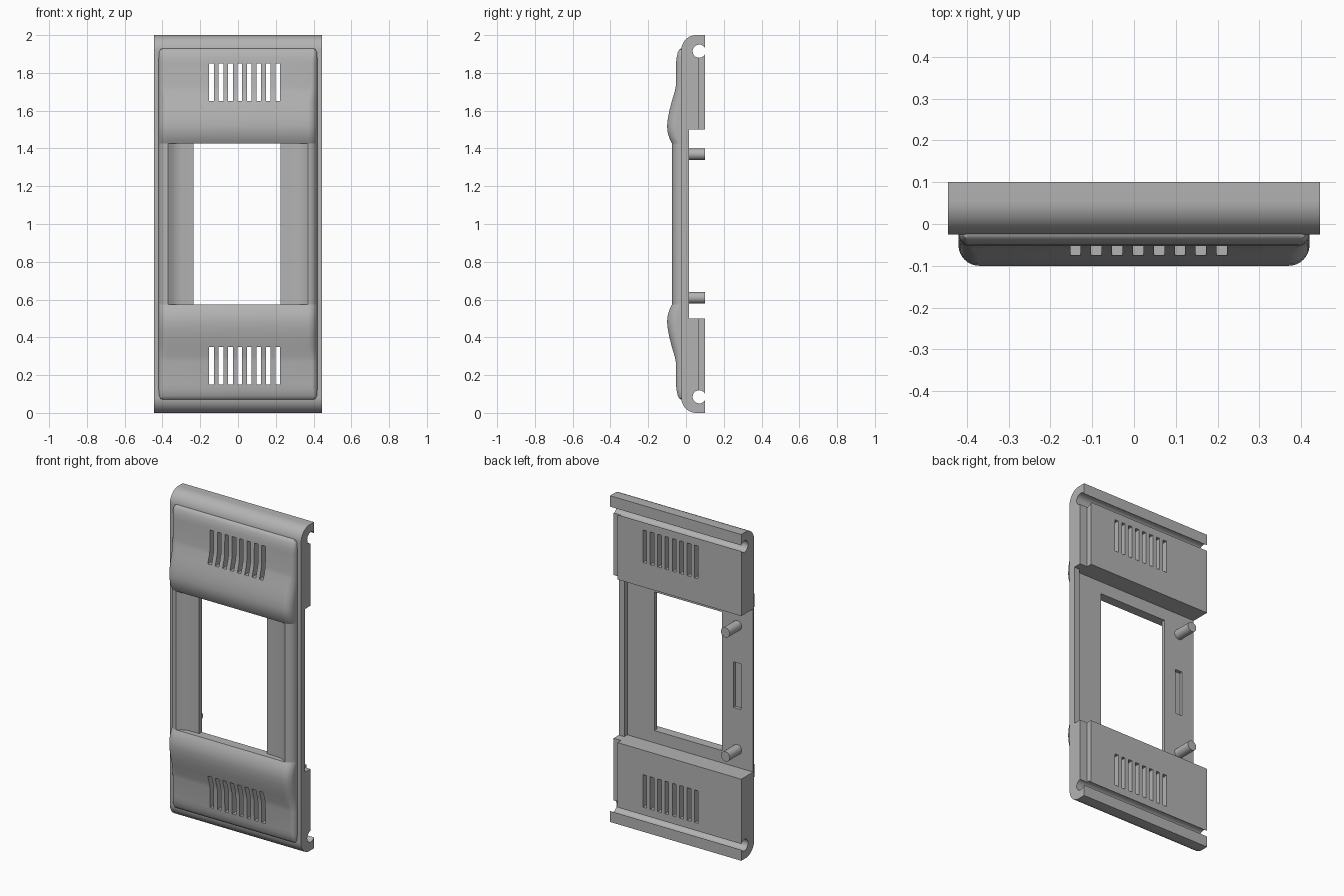
import bpy, bmesh, math

if "Cube" in bpy.data.objects:
    bpy.data.objects.remove(bpy.data.objects["Cube"])

grey = bpy.data.materials.new("plastic_grey")
grey.diffuse_color = (0.45, 0.45, 0.45, 1)
grey.use_nodes = True
grey.node_tree.nodes["Principled BSDF"].inputs["Base Color"].default_value = grey.diffuse_color


def loft(name, rings):
    """Solid through a list of closed rings with equal point counts."""
    bm = bmesh.new()
    rows = [[bm.verts.new(p) for p in ring] for ring in rings]
    n = len(rows[0])
    for a, b in zip(rows, rows[1:]):
        for i in range(n):
            j = (i + 1) % n
            bm.faces.new((a[i], a[j], b[j], b[i]))
    bm.faces.new(rows[0])
    bm.faces.new(rows[-1][::-1])
    bmesh.ops.recalc_face_normals(bm, faces=bm.faces)
    me = bpy.data.meshes.new(name)
    bm.to_mesh(me)
    bm.free()
    ob = bpy.data.objects.new(name, me)
    bpy.context.collection.objects.link(ob)
    me.materials.append(grey)
    return ob


def box(name, x0, x1, y0, y1, z0, z1):
    ring = [(x0, y0), (x1, y0), (x1, y1), (x0, y1)]
    return loft(name, [[(x, y, z) for x, y in ring] for z in (z0, z1)])


def activate(ob):
    bpy.ops.object.select_all(action='DESELECT')
    ob.select_set(True)
    bpy.context.view_layer.objects.active = ob


def cut(ob, cutters):
    activate(ob)
    for c in cutters:
        m = ob.modifiers.new("cut", 'BOOLEAN')
        m.operation, m.solver, m.object = 'DIFFERENCE', 'EXACT', c
        bpy.ops.object.modifier_apply(modifier=m.name)


def smooth(ob):
    activate(ob)
    bpy.ops.object.shade_smooth_by_angle(angle=math.radians(32))


def arc(cx, cy, r, a0, a1, n):
    return [(cx + r * math.cos(math.radians(a0 + (a1 - a0) * i / n)),
             cy + r * math.sin(math.radians(a0 + (a1 - a0) * i / n))) for i in range(n + 1)]


# Body: side profile with rounded front ends and a round groove near each end
half = [(0.015, 1.5), (0.1, 1.5)]
half += arc(0.07, 1.915, 0.035, -31, -329, 20)
half += [(0.1, 2.0)] + arc(0.055, 1.92, 0.08, 90, 180, 12)
profile = half + [(y, 2 - z) for y, z in reversed(half)]
body = loft("body", [[(x, y, z) for y, z in profile] for x in (-0.445, 0.445)])

# Bulged front panels: depth and half width along the height
rows = [(1.93, 0.026, 0.397), (1.925, 0.034, 0.41), (1.91, 0.043, 0.418), (1.88, 0.05, 0.42),
        (1.85, 0.053, 0.42), (1.73, 0.054, 0.42), (1.70, 0.06, 0.42), (1.65, 0.075, 0.42),
        (1.60, 0.088, 0.42), (1.56, 0.096, 0.42), (1.52, 0.1, 0.42), (1.49, 0.098, 0.42),
        (1.46, 0.09, 0.42), (1.44, 0.081, 0.42), (1.425, 0.073, 0.42)]


def panel_ring(z, d, hw):
    r = min(0.05, d - 0.022)
    pts = [(-hw, -0.02)] + arc(-hw + r, -d + r, r, 180, 270, 8)
    pts += arc(hw - r, -d + r, r, 270, 360, 8) + [(hw, -0.02)]
    return [(x, y, z) for x, y in pts]


upper = loft("upper_panel", [panel_ring(z, d, w) for z, d, w in rows])
lower = loft("lower_panel", [panel_ring(2 - z, d, w) for z, d, w in rows])

# Side rails beside the window: thin inner flat rising to a rounded outer edge
rails = []
for name, s, inner in (("left_rail", -1, 0.235), ("right_rail", 1, 0.225)):
    sec = [(inner, -0.018), (inner, -0.04), (0.30, -0.041), (0.32, -0.044), (0.34, -0.052),
           (0.355, -0.063)]
    sec += arc(0.37, -0.023, 0.05, 270, 360, 8) + [(0.42, -0.018)]
    rails.append(loft(name, [[(s * x, y, z) for x, y in sec] for z in (0.575, 1.425)]))

# Cutters: recessed back floor, window, edge rebates, latch pocket
floor = box("floor_cutter", -0.5, 0.408, -0.015, 0.2, 0.5, 1.5)
window = box("window_cutter", -0.235, 0.225, -0.2, 0.2, 0.575, 1.425)
rebates = [box("rebate_cutter", 0.395, 0.5, 0.065, 0.2, a, b)
           for a, b in ((0.085, 0.55), (1.45, 1.915))]
pocket = box("pocket_cutter", -0.362, -0.312, -0.036, 0.05, 0.86, 1.14)

# Vent slots
slots = {z: [box("slot_cutter", -0.1525 + 0.05 * i, -0.1275 + 0.05 * i, -0.3, 0.3, z, z + 0.2)
             for i in range(8)] for z in (0.15, 1.65)}

cut(body, [floor, window, pocket] + rebates + slots[0.15] + slots[1.65])
cut(upper, slots[1.65])
cut(lower, slots[0.15])
cut(rails[0], [pocket])
for c in [floor, window, pocket] + rebates + slots[0.15] + slots[1.65]:
    bpy.data.objects.remove(c)

# Locating posts on the back
posts = []
for name, z in (("lower_post", 0.61), ("upper_post", 1.37)):
    ring = arc(-0.337, z, 0.03, 0, 345, 23)
    posts.append(loft(name, [[(x, y, zz) for x, zz in ring] for y in (-0.02, 0.1)]))

for ob in [body, upper, lower] + rails + posts:
    smooth(ob)
